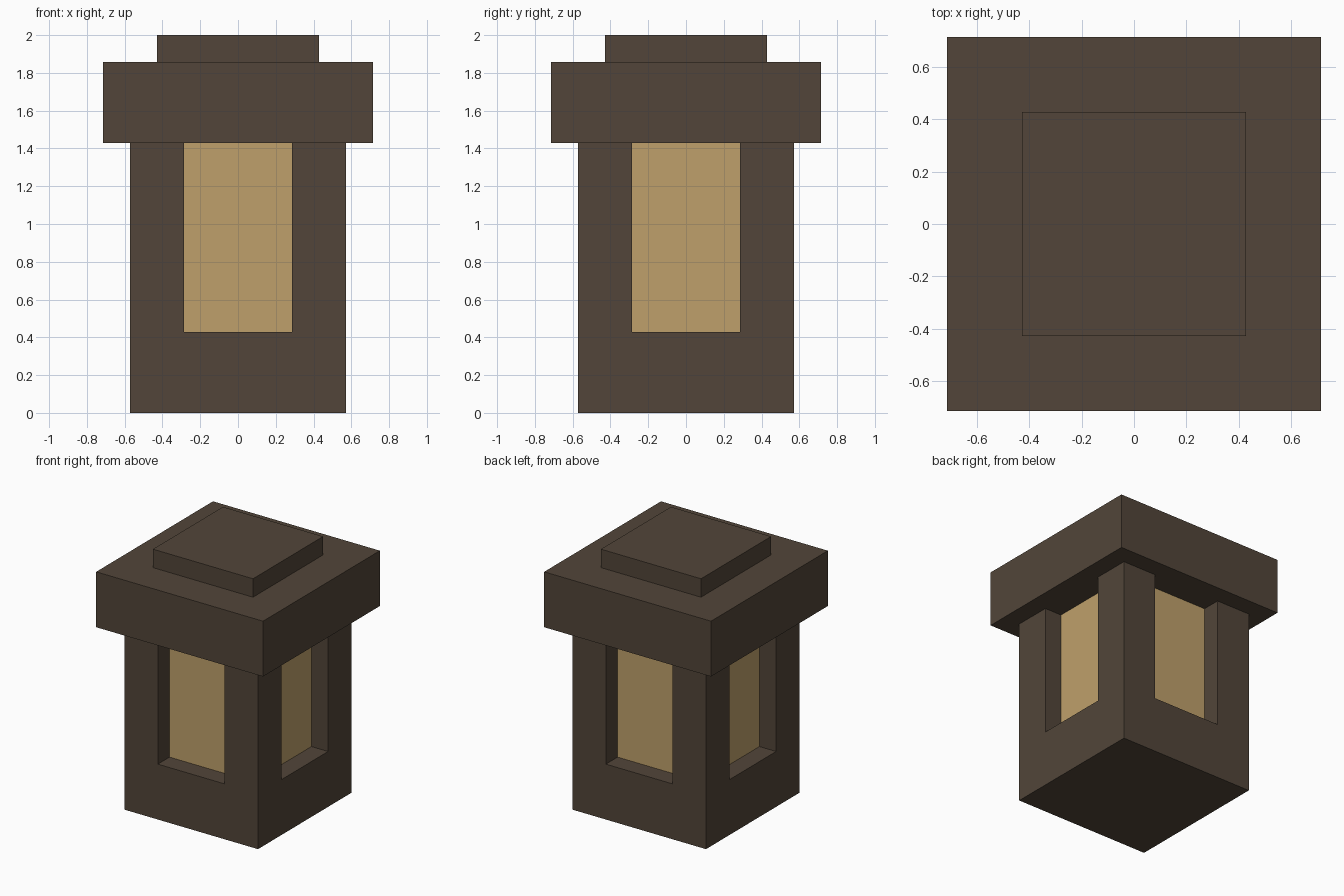
import bpy
import bmesh
from mathutils import Vector

cube = bpy.data.objects.get("Cube")
if cube:
    bpy.data.objects.remove(cube, do_unlink=True)

U = 2 / 14  # the lantern is 14 modules tall


def make_material(name, color):
    mat = bpy.data.materials.new(name)
    mat.use_nodes = True
    mat.diffuse_color = color
    bsdf = next(n for n in mat.node_tree.nodes if n.type == 'BSDF_PRINCIPLED')
    bsdf.inputs["Base Color"].default_value = color
    return mat


brown = make_material("dark_brown", (0.084, 0.060, 0.041, 1))
amber = make_material("amber_glass", (0.521, 0.352, 0.147, 1))


def box_mesh(width, z0, z1):
    """Square block centred on the z axis, sized in modules."""
    bm = bmesh.new()
    bmesh.ops.create_cube(bm, size=1)
    bmesh.ops.scale(bm, vec=Vector((width, width, z1 - z0)) * U, verts=bm.verts)
    bmesh.ops.translate(bm, vec=(0, 0, (z0 + z1) / 2 * U), verts=bm.verts)
    return bm


def finish(bm, name, mat):
    bmesh.ops.recalc_face_normals(bm, faces=bm.faces)
    mesh = bpy.data.meshes.new(name)
    bm.to_mesh(mesh)
    bm.free()
    mesh.materials.append(mat)
    obj = bpy.data.objects.new(name, mesh)
    bpy.context.collection.objects.link(obj)
    return obj


# Body: solid base whose four top corners are extruded up into posts
body = box_mesh(8, 0, 3)
for axis in (Vector((1, 0, 0)), Vector((0, 1, 0))):
    for side in (-2, 2):
        bmesh.ops.bisect_plane(body, geom=body.verts[:] + body.edges[:] + body.faces[:],
                               plane_co=axis * side * U, plane_no=axis)
body.normal_update()
corners = []
for f in body.faces:
    c = f.calc_center_median()
    if f.normal.z > 0.9 and min(abs(c.x), abs(c.y)) > 2 * U:
        corners.append(f)
for face in corners:
    raised = bmesh.ops.extrude_face_region(body, geom=[face])["geom"]
    bmesh.ops.delete(body, geom=[face], context='FACES_ONLY')
    bmesh.ops.translate(body, vec=(0, 0, 7 * U),
                        verts=[v for v in raised if isinstance(v, bmesh.types.BMVert)])
finish(body, "body_with_corner_posts", brown)

# Glowing core set one module behind the posts
finish(box_mesh(6, 3, 10), "glass_core", amber)

# Overhanging cap and the small raised lid on top
finish(box_mesh(10, 10, 13), "roof_cap", brown)
finish(box_mesh(6, 13, 14), "roof_lid", brown)
